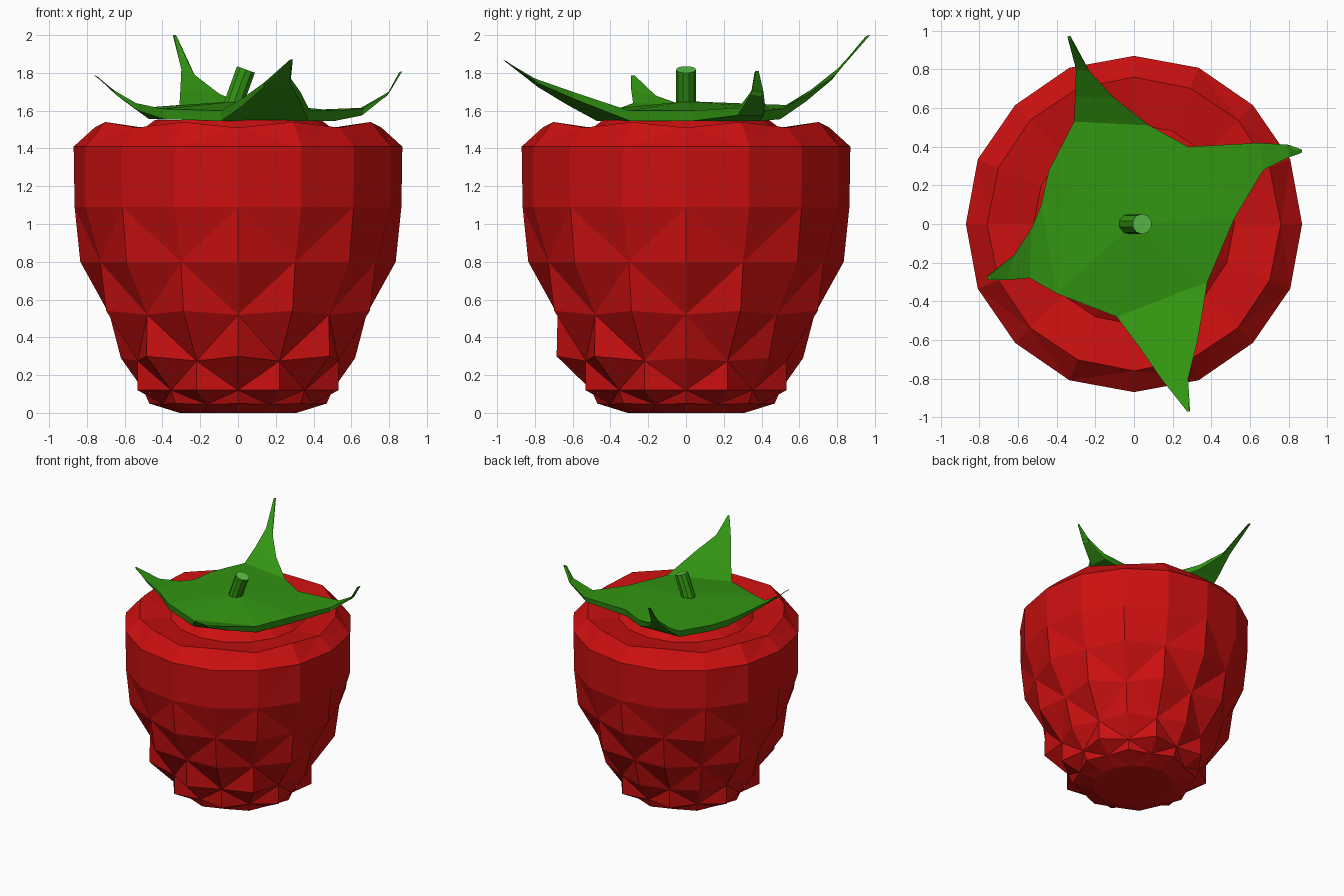
import bpy, bmesh, math
from mathutils import Vector, Matrix

if "Cube" in bpy.data.objects:
    bpy.data.objects.remove(bpy.data.objects["Cube"])


def material(name, rgb):
    m = bpy.data.materials.new(name)
    m.diffuse_color = (*rgb, 1)
    m.use_nodes = True
    m.node_tree.nodes["Principled BSDF"].inputs["Base Color"].default_value = m.diffuse_color
    return m


RED = material("berry red", (0.60, 0.005, 0.005))
GREEN = material("leaf green", (0.032, 0.30, 0.006))
PALE = material("cut stem green", (0.114, 0.56, 0.07))


def finish(name, bm, *mats):
    bmesh.ops.recalc_face_normals(bm, faces=bm.faces[:])
    me = bpy.data.meshes.new(name)
    bm.to_mesh(me)
    bm.free()
    for m in mats:
        me.materials.append(m)
    ob = bpy.data.objects.new(name, me)
    bpy.context.collection.objects.link(ob)
    return ob


# Berry body: 16-sided rings, alternate vertices form dimples and bumps
# (z even, z odd, radius even, radius odd)
RINGS = [(1.55, 1.55, 0.44, 0.44),
         (1.49, 1.49, 0.52, 0.52),
         (1.51, 1.54, 0.76, 0.76),
         (1.41, 1.41, 0.87, 0.875),
         (1.09, 1.09, 0.865, 0.875),
         (0.80, 0.80, 0.835, 0.79),
         (0.52, 0.54, 0.68, 0.755),
         (0.29, 0.275, 0.62, 0.575),
         (0.12, 0.12, 0.50, 0.575),
         (0.05, 0.045, 0.47, 0.43),
         (0.0, 0.0, 0.31, 0.31)]
N = 16
bm = bmesh.new()
rows = []
for i, (ze, zo, re, ro) in enumerate(RINGS):
    row = []
    for j in range(N):
        a = 2 * math.pi * j / N
        z, r = (zo, ro) if j % 2 else (ze, re)
        # the lower front bumps stick out further
        if i == 7 and j % 2 == 0 and math.sin(a) < -0.5:
            z, r = 0.30, 0.685
        row.append(bm.verts.new((r * math.cos(a), r * math.sin(a), z)))
    rows.append(row)
for i in range(len(rows) - 1):
    for j in range(N):
        k = (j + 1) % N
        a, b, c, d = rows[i][j], rows[i][k], rows[i + 1][k], rows[i + 1][j]
        if i < 2:
            bm.faces.new((a, b, c, d))
        elif (i + j) % 2 == 0:      # diagonals join the dimples
            bm.faces.new((a, b, c))
            bm.faces.new((a, c, d))
        else:
            bm.faces.new((a, b, d))
            bm.faces.new((b, c, d))
bm.faces.new(rows[0])
bm.faces.new(rows[-1])
finish("berry_body", bm, RED)

# Leaf crown: a core plus four leaves, each a strip of cross-section pairs
LEAVES = [
    [(.08, .51, 1.61), (-.31, .53, 1.63), (-.10, .65, 1.69), (-.305, .66, 1.71),
     (-.23, .79, 1.79), (-.30, .80, 1.82), (-.33, .975, 2.0), (-.345, .97, 2.0)],
    [(-.48, .10, 1.61), (-.40, -.36, 1.61), (-.53, -.02, 1.63), (-.54, -.28, 1.64),
     (-.62, -.16, 1.68), (-.66, -.29, 1.71), (-.76, -.27, 1.785), (-.755, -.29, 1.785)],
    [(-.09, -.48, 1.60), (.38, -.30, 1.60), (.03, -.64, 1.67), (.33, -.60, 1.70),
     (.14, -.80, 1.75), (.28, -.80, 1.77), (.275, -.97, 1.87), (.29, -.97, 1.87)],
    [(.52, .03, 1.60), (.28, .40, 1.60), (.67, .28, 1.615), (.65, .42, 1.615),
     (.81, .35, 1.71), (.80, .41, 1.70), (.87, .37, 1.81), (.87, .385, 1.81)]]
THICK = [0.055, 0.04, 0.025, 0.008]
pts, faces, core = [(0, 0, 1.65, 0.10)], [], []
for n, leaf in enumerate(LEAVES):
    s = len(pts)
    pts += [(*p, THICK[q // 2]) for q, p in enumerate(leaf)]
    core += [s, s + 1]
    faces += [(s + q, s + q + 2, s + q + 3, s + q + 1) for q in (0, 2, 4)]
    if n == 0:
        core.append(len(pts))
        pts.append((-.44, .28, 1.62, 0.055))
faces += [(0, core[q], core[(q + 1) % len(core)]) for q in range(len(core))]

bm = bmesh.new()
top = [bm.verts.new(p[:3]) for p in pts]
low = [bm.verts.new((p[0] * 0.98, p[1] * 0.98, p[2] - p[3])) for p in pts]
directed = {(f[q], f[(q + 1) % len(f)]) for f in faces for q in range(len(f))}
for f in faces:
    bm.faces.new([top[v] for v in f])
    bm.faces.new([low[v] for v in reversed(f)])
for a, b in directed:               # close the rim
    if (b, a) not in directed:
        bm.faces.new((top[b], top[a], low[a], low[b]))
finish("leaf_crown", bm, GREEN)

# Stem: leaning cylinder with a pale cut end
tilt = Matrix.Rotation(math.radians(20), 4, 'Y')
bm = bmesh.new()
bmesh.ops.create_cone(bm, cap_ends=True, segments=10, radius1=0.053, radius2=0.053,
                      depth=0.24, matrix=Matrix.Translation((0.001, 0, 1.705)) @ tilt)
axis = tilt @ Vector((0, 0, 1))
bm.normal_update()
for f in bm.faces:
    f.material_index = 1 if f.normal.dot(axis) > 0.9 else 0
finish("stem", bm, GREEN, PALE)
